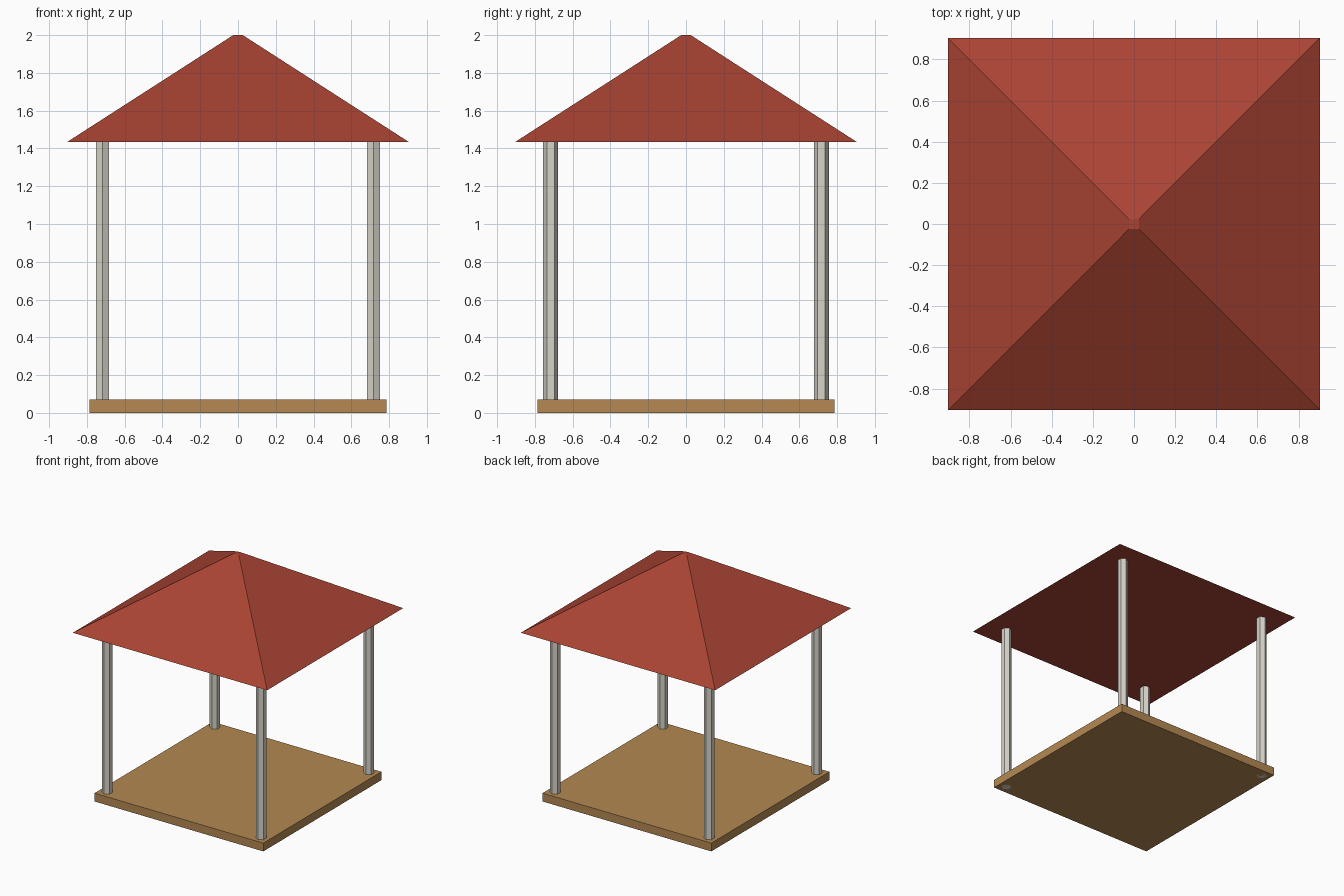
import bpy
import bmesh
from math import radians, sqrt
from mathutils import Matrix

if "Cube" in bpy.data.objects:
    bpy.data.objects.remove(bpy.data.objects["Cube"])


def material(name, color):
    mat = bpy.data.materials.new(name)
    mat.diffuse_color = (*color, 1.0)
    mat.use_nodes = True
    mat.node_tree.nodes["Principled BSDF"].inputs["Base Color"].default_value = mat.diffuse_color
    return mat


def prism(name, sides, r_bottom, r_top, z0, z1, mat, x=0.0, y=0.0, turn=0.0):
    """Flat-faced prism or frustum standing between heights z0 and z1."""
    bm = bmesh.new()
    bmesh.ops.create_cone(
        bm, cap_ends=True, segments=sides, radius1=r_bottom, radius2=r_top,
        depth=z1 - z0,
        matrix=Matrix.Translation((0, 0, (z0 + z1) / 2))
        @ Matrix.Rotation(radians(turn), 4, "Z"))
    mesh = bpy.data.meshes.new(name)
    bm.to_mesh(mesh)
    bm.free()
    mesh.materials.append(mat)
    obj = bpy.data.objects.new(name, mesh)
    obj.location = (x, y, 0)
    bpy.context.collection.objects.link(obj)
    return obj


wood = material("wood", (0.46, 0.25, 0.085))
paint = material("post_paint", (0.68, 0.66, 0.58))
tiles = material("roof_red", (0.40, 0.057, 0.033))

FLOOR_TOP, EAVES, PEAK = 0.07, 1.434, 2.0

# Square floor platform
prism("floor", 4, 0.786 * sqrt(2), 0.786 * sqrt(2), 0, FLOOR_TOP, wood, turn=45)

# Four hexagonal corner posts, running through the floor
for side, sx in (("left", -1), ("right", 1)):
    for end, sy in (("front", -1), ("back", 1)):
        prism(f"{end}_{side}_post", 6, 0.04, 0.04, 0, EAVES, paint,
              x=sx * 0.717, y=sy * 0.717)

# Pyramid roof with a tiny flat peak
prism("roof", 4, 0.905 * sqrt(2), 0.025 * sqrt(2), EAVES, PEAK, tiles, turn=45)
